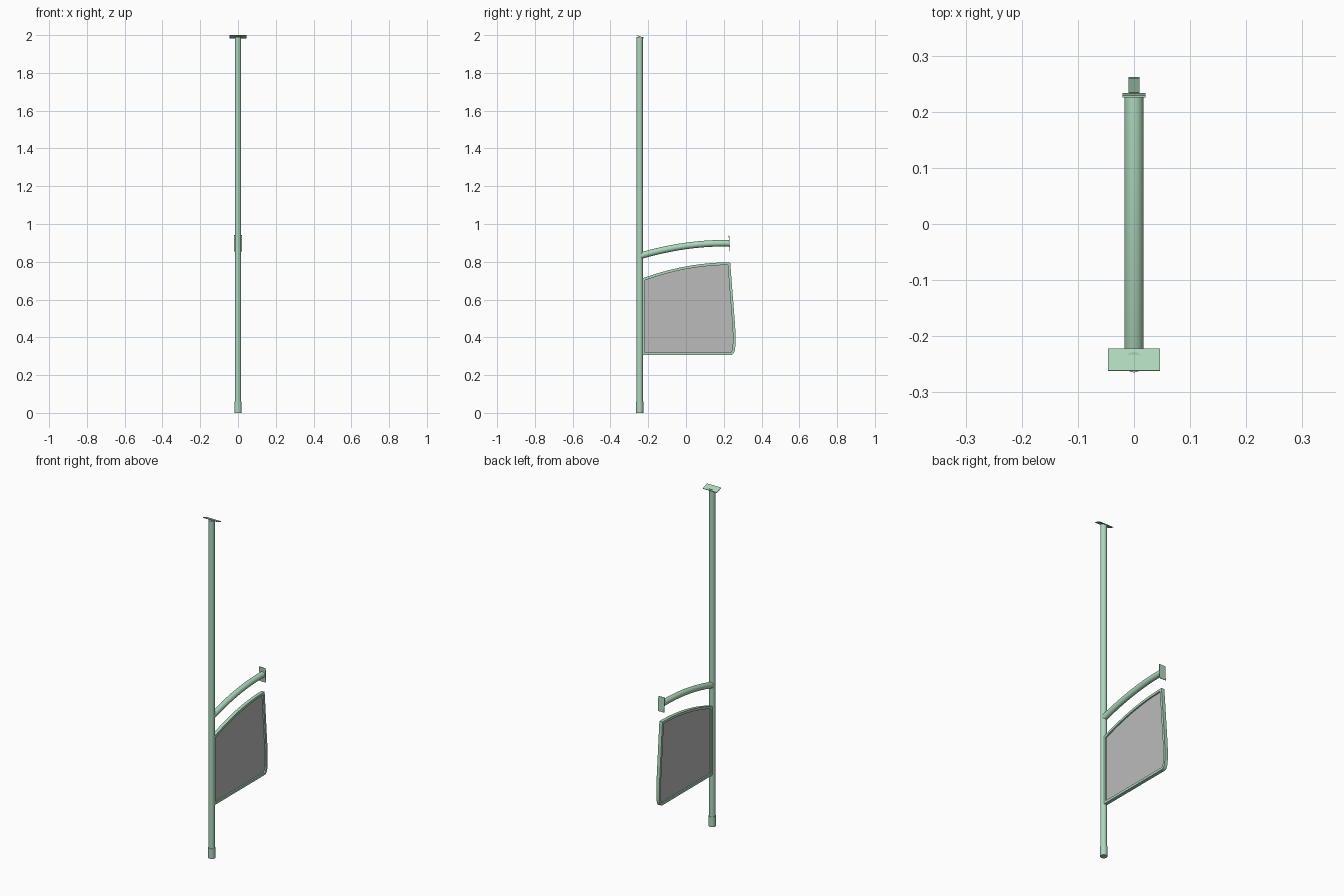
import bpy
import bmesh
from math import radians
from mathutils import Vector

if "Cube" in bpy.data.objects:
    bpy.data.objects.remove(bpy.data.objects["Cube"])


def material(name, rgb):
    m = bpy.data.materials.new(name)
    m.diffuse_color = (*rgb, 1)
    m.use_nodes = True
    m.node_tree.nodes["Principled BSDF"].inputs["Base Color"].default_value = m.diffuse_color
    return m


GREEN = material("green_paint", (0.42, 0.68, 0.50))
GREY = material("grey_sheet", (0.5, 0.5, 0.5))


def finish(ob, mat, smooth=True):
    ob.data.materials.append(mat)
    if smooth:
        bpy.ops.object.select_all(action='DESELECT')
        bpy.context.view_layer.objects.active = ob
        ob.select_set(True)
        bpy.ops.object.shade_smooth_by_angle(angle=radians(35))
    return ob


def add_mesh(name, bm, mat, smooth=True):
    bmesh.ops.recalc_face_normals(bm, faces=bm.faces)
    me = bpy.data.meshes.new(name)
    bm.to_mesh(me)
    bm.free()
    ob = bpy.data.objects.new(name, me)
    bpy.context.collection.objects.link(ob)
    return finish(ob, mat, smooth)


def cylinder(name, r, z0, z1):
    bpy.ops.mesh.primitive_cylinder_add(vertices=24, radius=r, depth=z1 - z0,
                                        location=(0, POLE_Y, (z0 + z1) / 2))
    ob = bpy.context.object
    ob.name = name
    return finish(ob, GREEN)


def plate(name, loc, size, tilt):
    bpy.ops.mesh.primitive_cube_add(size=1, location=loc, rotation=(radians(tilt), 0, 0))
    ob = bpy.context.object
    ob.name = name
    ob.scale = size
    return finish(ob, GREEN, False)


def arc(p0, p1, p2, n):
    # quadratic curve in the y-z plane
    return [tuple((1 - t) ** 2 * a + 2 * t * (1 - t) * b + t * t * c
                  for a, b, c in zip(p0, p1, p2)) for t in (i / n for i in range(n + 1))]


# Upright pole with foot sleeve and sloping ceiling plate
POLE_Y = -0.245
cylinder("pole", 0.0172, 0.03, 1.99)
cylinder("foot_sleeve", 0.0195, 0, 0.06)
plate("ceiling_plate", (0, -0.242, 1.9915), (0.092, 0.042, 0.003), -20)

# Curved hand rail swept from pole to wall plate
bm = bmesh.new()
path = arc((-0.24, 0.832), (0.0, 0.902), (0.228, 0.898), 16)
rings = []
for i, (y, z) in enumerate(path):
    a, b = path[max(i - 1, 0)], path[min(i + 1, len(path) - 1)]
    d = Vector((0, b[0] - a[0], b[1] - a[1])).normalized()
    ring = bmesh.ops.create_circle(bm, segments=20, radius=0.0172)["verts"]
    rot = Vector((0, 0, 1)).rotation_difference(d)
    for v in ring:
        v.co = rot @ v.co + Vector((0, y, z))
    rings.append(ring)
for r0, r1 in zip(rings, rings[1:]):
    for k in range(20):
        j = (k + 1) % 20
        bm.faces.new((r0[k], r0[j], r1[j], r1[k]))
bm.faces.new(rings[0])
bm.faces.new(rings[-1])
add_mesh("hand_rail", bm, GREEN)
plate("wall_plate", (0, 0.2295, 0.8975), (0.041, 0.003, 0.086), 3)

# Screen outline: flat bottom, rounded rear corner, bowed top
outline = [(-0.234, 0.306)]
outline += arc((0.235, 0.306), (0.258, 0.306), (0.261, 0.35), 6)
outline += arc((0.262, 0.38), (0.263, 0.44), (0.257, 0.50), 3)
outline += arc((0.234, 0.797), (0.0, 0.797), (-0.234, 0.711), 14)


def inset(points, w):
    result = []
    for i, p in enumerate(points):
        a, p, b = (Vector(q) for q in (points[i - 1], p, points[(i + 1) % len(points)]))
        d0, d1 = (p - a).normalized(), (b - p).normalized()
        n0, n1 = Vector((-d0.y, d0.x)), Vector((-d1.y, d1.x))
        m = (n0 + n1).normalized()
        result.append(tuple(p + m * (w / max(m.dot(n0), 0.4))))
    return result


# Frame: rectangular section carried round the outline
inner = inset(outline, 0.014)
bm = bmesh.new()
loops = [[bm.verts.new((x, y, z)) for y, z in pts] for pts, x in
         ((outline, -0.01), (outline, 0.01), (inner, 0.01), (inner, -0.01))]
n = len(outline)
for s in range(4):
    p, q = loops[s], loops[(s + 1) % 4]
    for i in range(n):
        j = (i + 1) % n
        bm.faces.new((p[i], p[j], q[j], q[i]))
add_mesh("screen_frame", bm, GREEN)

# Thin infill sheet
bm = bmesh.new()
sheet = bm.faces.new([bm.verts.new((-0.002, y, z)) for y, z in inset(outline, 0.01)])
ext = bmesh.ops.extrude_face_region(bm, geom=[sheet])["geom"]
bmesh.ops.translate(bm, verts=[v for v in ext if isinstance(v, bmesh.types.BMVert)],
                    vec=(0.004, 0, 0))
bm.faces.new([v for v in sheet.verts]) if not sheet.is_valid else None
add_mesh("screen_sheet", bm, GREY, False)
